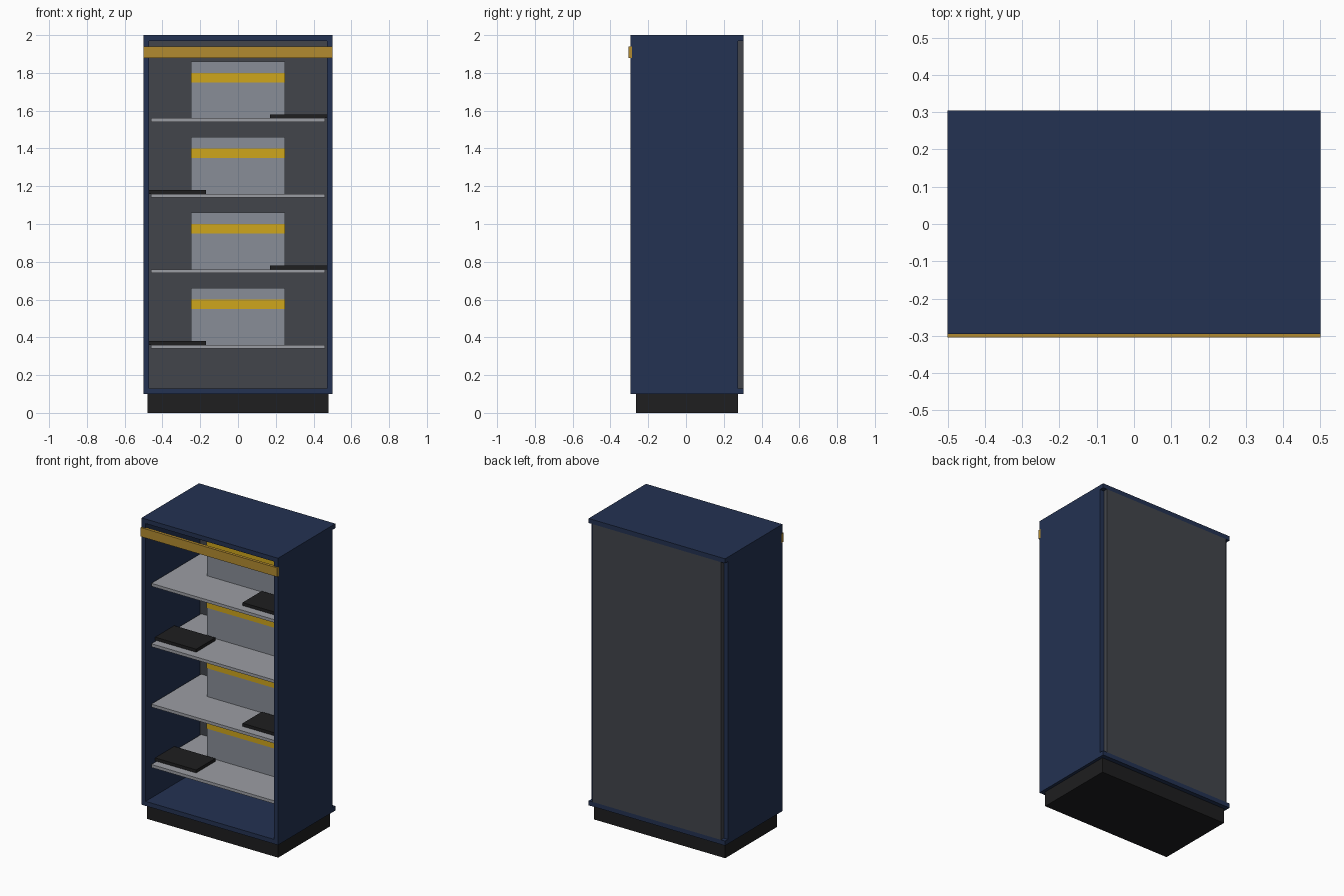
import bpy

if "Cube" in bpy.data.objects:
    bpy.data.objects.remove(bpy.data.objects["Cube"])


def mat(name, r, g, b):
    m = bpy.data.materials.new(name)
    m.diffuse_color = (r, g, b, 1)
    m.use_nodes = True
    m.node_tree.nodes["Principled BSDF"].inputs["Base Color"].default_value = m.diffuse_color
    return m


NAVY = mat("navy", 0.017, 0.032, 0.085)
BLACK = mat("black", 0.013, 0.013, 0.014)
CHARCOAL = mat("charcoal", 0.055, 0.06, 0.07)
SHELF = mat("shelf_grey", 0.33, 0.34, 0.37)
STEEL = mat("steel", 0.25, 0.27, 0.31)
YELLOW = mat("yellow", 0.62, 0.38, 0.012)
GOLD = mat("gold", 0.45, 0.26, 0.03)


def box(name, x, y, z, material):
    """Box from (min, max) ranges on each axis."""
    bpy.ops.mesh.primitive_cube_add(
        size=1, location=[(a + b) / 2 for a, b in (x, y, z)])
    ob = bpy.context.object
    ob.name = name
    ob.scale = [b - a for a, b in (x, y, z)]
    bpy.ops.object.transform_apply(location=False, rotation=False, scale=True)
    ob.data.materials.append(material)
    return ob


FRONT, BACK = -0.295, 0.305

# Plinth and carcass
box("plinth", (-0.48, 0.48), (-0.265, 0.275), (0, 0.10), BLACK)
box("bottom_panel", (-0.5, 0.5), (FRONT, BACK), (0.10, 0.13), NAVY)
box("top_panel", (-0.5, 0.5), (FRONT, BACK), (1.97, 2.0), NAVY)
box("left_side", (-0.5, -0.47), (FRONT, 0.275), (0.13, 1.97), NAVY)
box("right_side", (0.47, 0.5), (FRONT, 0.275), (0.13, 1.97), NAVY)
box("back_panel", (-0.47, 0.47), (0.275, BACK), (0.13, 1.97), CHARCOAL)

# Trim bar across the front
box("front_trim", (-0.501, 0.501), (-0.305, -0.285), (1.88, 1.94), GOLD)

# Shelves, each with a banded box and a flat slab on alternating sides
for i in range(4):
    top = 0.36 + 0.4 * i
    n = i + 1
    box(f"shelf_{n}", (-0.46, 0.46), (-0.25, 0.27), (top - 0.02, top), SHELF)
    box(f"storage_box_{n}", (-0.25, 0.25), (0.03, 0.23), (top, top + 0.30), STEEL)
    box(f"box_band_{n}", (-0.25, 0.25), (0.025, 0.03), (top + 0.19, top + 0.24), YELLOW)
    cx = -0.32 if i % 2 == 0 else 0.32
    box(f"slab_{n}", (cx - 0.15, cx + 0.15), (-0.195, 0.005), (top, top + 0.02), BLACK)
